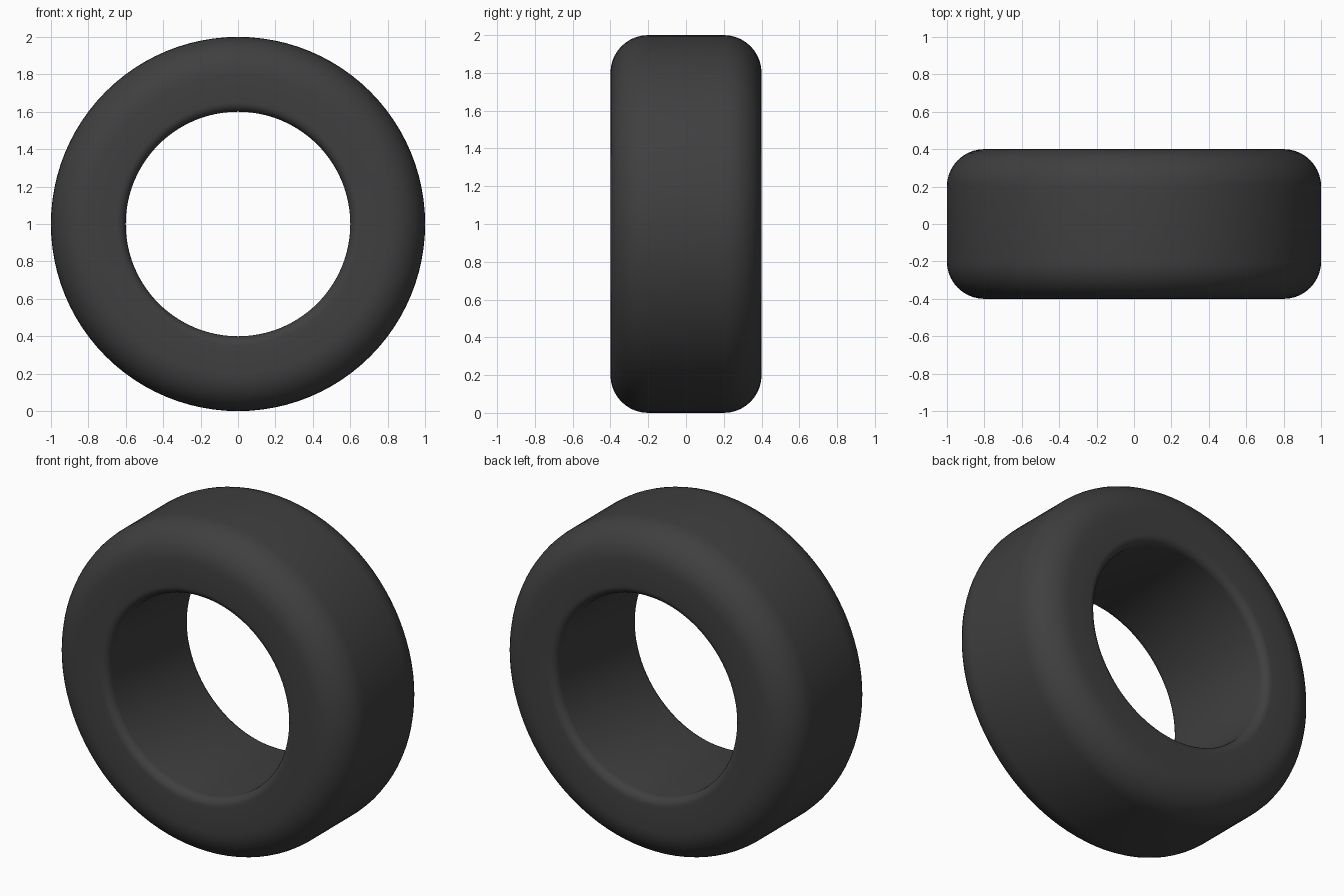
import bpy, bmesh, math
from mathutils import Matrix

if "Cube" in bpy.data.objects:
    bpy.data.objects.remove(bpy.data.objects["Cube"])

R_OUT, R_IN, HALF_W = 1.0, 0.6, 0.4
SEGMENTS = 96


def corner(r, y, rad, start, steps):
    """Points of a quarter-circle fillet centred on (r, y)."""
    return [(r + rad * math.cos(math.radians(start + 90 * i / steps)),
             y + rad * math.sin(math.radians(start + 90 * i / steps)))
            for i in range(steps + 1)]


# Tyre cross-section: large shoulder rounding outside, small bead rounding inside
SH, BD = 0.2, 0.05
profile = (corner(R_OUT - SH, HALF_W - SH, SH, 0, 10)
           + corner(R_IN + BD, HALF_W - BD, BD, 90, 6)
           + corner(R_IN + BD, -HALF_W + BD, BD, 180, 6)
           + corner(R_OUT - SH, -HALF_W + SH, SH, 270, 10))

# Revolve the section around the axle (y axis)
bm = bmesh.new()
verts = [bm.verts.new((r, y, 0)) for r, y in profile]
edges = [bm.edges.new((verts[i], verts[(i + 1) % len(verts)])) for i in range(len(verts))]
bmesh.ops.spin(bm, geom=verts + edges, cent=(0, 0, 0), axis=(0, 1, 0),
               angle=2 * math.pi, steps=SEGMENTS, use_merge=False)
bmesh.ops.remove_doubles(bm, verts=bm.verts, dist=1e-4)
bmesh.ops.transform(bm, matrix=Matrix.Translation((0, 0, R_OUT)), verts=bm.verts)
bmesh.ops.recalc_face_normals(bm, faces=bm.faces)
for f in bm.faces:
    f.smooth = True

mesh = bpy.data.meshes.new("tyre")
bm.to_mesh(mesh)
bm.free()
tyre = bpy.data.objects.new("tyre", mesh)
bpy.context.collection.objects.link(tyre)

# Dark rubber
rubber = bpy.data.materials.new("rubber")
rubber.diffuse_color = (0.05, 0.05, 0.052, 1)
rubber.use_nodes = True
rubber.node_tree.nodes["Principled BSDF"].inputs["Base Color"].default_value = rubber.diffuse_color
mesh.materials.append(rubber)
